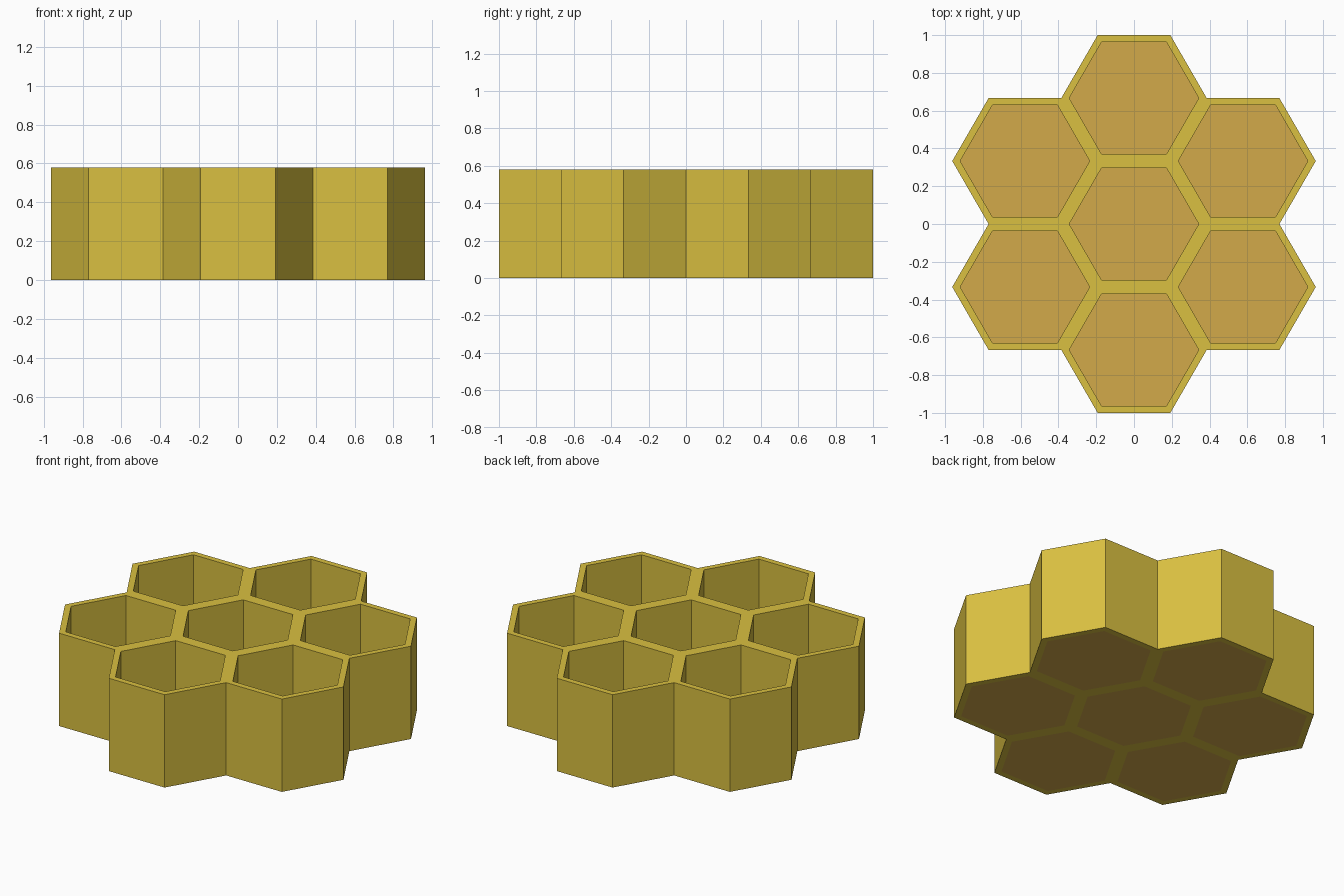
import bpy
import bmesh
from math import cos, sin, pi, radians
from mathutils import Vector

cube = bpy.data.objects.get("Cube")
if cube:
    bpy.data.objects.remove(cube, do_unlink=True)

HEIGHT = 0.58
FLOOR = 0.06
APOTHEM = 1 / 3
OUTER = APOTHEM / cos(pi / 6)
INNER = 0.297 / cos(pi / 6)


def material(name, color):
    mat = bpy.data.materials.new(name)
    mat.use_nodes = True
    mat.diffuse_color = color
    mat.node_tree.nodes["Principled BSDF"].inputs["Base Color"].default_value = color
    return mat


def hexagon(centre, radius, z):
    return [Vector((centre.x + radius * cos(k * pi / 3),
                    centre.y + radius * sin(k * pi / 3), z)) for k in range(6)]


def finish(bm, name, mat):
    bmesh.ops.remove_doubles(bm, verts=bm.verts[:], dist=0.001)
    bmesh.ops.recalc_face_normals(bm, faces=bm.faces[:])
    mesh = bpy.data.meshes.new(name)
    bm.to_mesh(mesh)
    bm.free()
    mesh.materials.append(mat)
    obj = bpy.data.objects.new(name, mesh)
    bpy.context.collection.objects.link(obj)


wax_yellow = material("wax_yellow", (0.70, 0.53, 0.052, 1))
honey_brown = material("honey_brown", (0.65, 0.40, 0.068, 1))

# One middle cell and six around it
centres = [Vector((0, 0, 0))]
for k in range(6):
    a = radians(30 + 60 * k)
    centres.append(Vector((cos(a), sin(a), 0)) * 2 * APOTHEM)

# Comb walls: rims, cell interiors and the outside, with shared sides left open
bm = bmesh.new()
for c in centres:
    out_low, out_top = hexagon(c, OUTER, 0), hexagon(c, OUTER, HEIGHT)
    in_low, in_top = hexagon(c, INNER, 0), hexagon(c, INNER, HEIGHT)
    for i in range(6):
        j = (i + 1) % 6
        pairs = [(out_top, in_top), (in_top, in_low), (in_low, out_low)]
        across = out_low[i] + out_low[j] - c
        if not any((across - other).length < 0.01 for other in centres):
            pairs.append((out_low, out_top))
        for p, q in pairs:
            bm.faces.new([bm.verts.new(v) for v in (p[i], p[j], q[j], q[i])])
finish(bm, "comb_walls", wax_yellow)

# Cell floors
for n, c in enumerate(centres):
    bm = bmesh.new()
    base = bm.faces.new([bm.verts.new(v) for v in hexagon(c, INNER, 0)])
    grown = bmesh.ops.extrude_face_region(bm, geom=[base], use_keep_orig=True)
    top = [g for g in grown["geom"] if isinstance(g, bmesh.types.BMVert)]
    bmesh.ops.translate(bm, verts=top, vec=(0, 0, FLOOR))
    finish(bm, f"cell_floor_{n + 1}", honey_brown)
